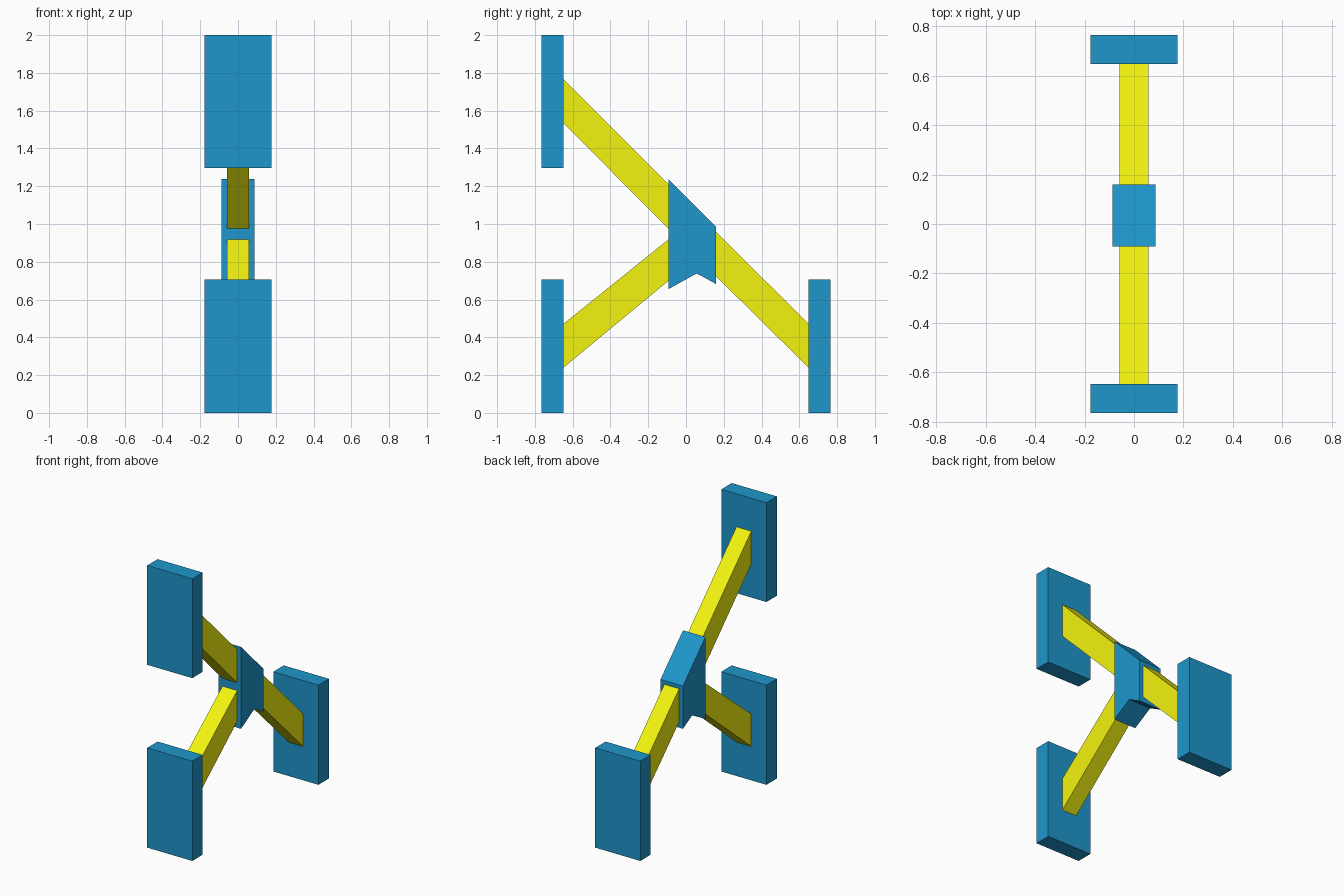
import bpy
import bmesh

if "Cube" in bpy.data.objects:
    bpy.data.objects.remove(bpy.data.objects["Cube"])


def material(name, rgb):
    m = bpy.data.materials.new(name)
    m.diffuse_color = (*rgb, 1)
    m.use_nodes = True
    m.node_tree.nodes["Principled BSDF"].inputs["Base Color"].default_value = m.diffuse_color
    return m


BLUE = material("blue", (0.013, 0.305, 0.604))
YELLOW = material("yellow", (0.9, 0.9, 0.005))


def extrude_profile(name, profile, half_width, mat):
    """Extrude a (y, z) side profile symmetrically across x."""
    bm = bmesh.new()
    face = bm.faces.new([bm.verts.new((-half_width, y, z)) for y, z in profile])
    new = bmesh.ops.extrude_face_region(bm, geom=[face])["geom"]
    verts = [v for v in new if isinstance(v, bmesh.types.BMVert)]
    bmesh.ops.translate(bm, verts=verts, vec=(2 * half_width, 0, 0))
    bmesh.ops.recalc_face_normals(bm, faces=bm.faces)
    mesh = bpy.data.meshes.new(name)
    bm.to_mesh(mesh)
    bm.free()
    mesh.materials.append(mat)
    obj = bpy.data.objects.new(name, mesh)
    bpy.context.collection.objects.link(obj)


# Upright end plates
for name, y0, y1, z0, z1 in (
    ("upper_front_plate", -0.765, -0.648, 1.296, 2.0),
    ("lower_front_plate", -0.765, -0.648, 0.0, 0.707),
    ("lower_back_plate", 0.648, 0.765, 0.0, 0.707),
):
    extrude_profile(name, [(y0, z0), (y1, z0), (y1, z1), (y0, z1)], 0.177, BLUE)

# Central hub with sloped top and notched underside
extrude_profile("hub", [(-0.092, 0.656), (0.057, 0.738), (0.16, 0.682),
                        (0.16, 0.985), (-0.092, 1.237)], 0.088, BLUE)

# Slanted arms: plate end (y, bottom, top) to hub end (y, bottom, top)
for name, (ya, ba, ta), (yb, bb, tb) in (
    ("upper_front_arm", (-0.648, 1.532, 1.766), (-0.092, 0.975, 1.21)),
    ("lower_front_arm", (-0.648, 0.24, 0.472), (-0.092, 0.70, 0.919)),
    ("lower_back_arm", (0.648, 0.24, 0.472), (0.16, 0.722, 0.958)),
):
    extrude_profile(name, [(ya, ba), (yb, bb), (yb, tb), (ya, ta)], 0.058, YELLOW)
